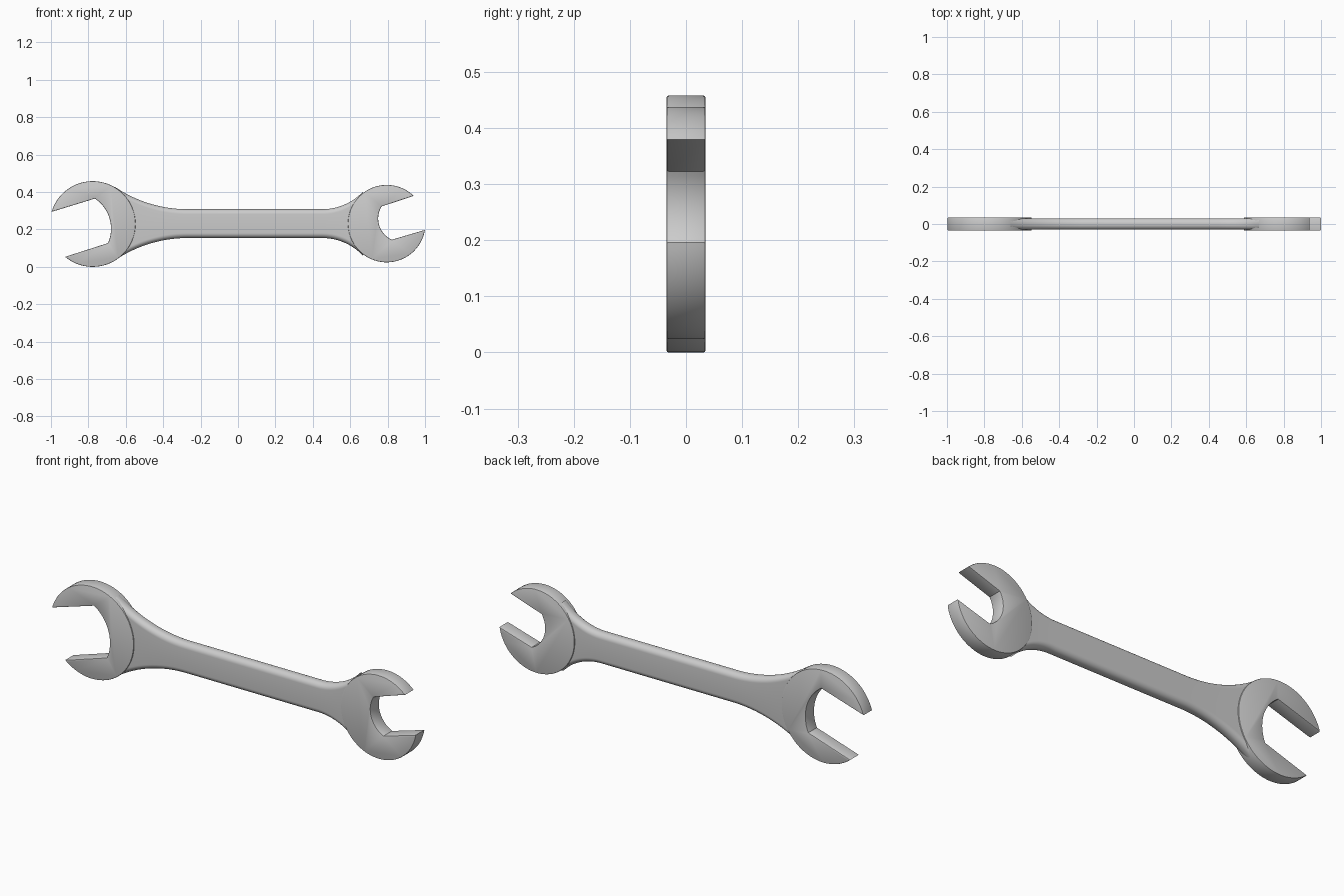
import bpy, bmesh, math
from mathutils import Vector

if "Cube" in bpy.data.objects:
    bpy.data.objects.remove(bpy.data.objects["Cube"])


def finish(bm, name):
    bmesh.ops.recalc_face_normals(bm, faces=bm.faces)
    mesh = bpy.data.meshes.new(name)
    bm.to_mesh(mesh)
    bm.free()
    obj = bpy.data.objects.new(name, mesh)
    bpy.context.collection.objects.link(obj)
    bpy.ops.object.select_all(action='DESELECT')
    obj.select_set(True)
    bpy.context.view_layer.objects.active = obj
    bpy.ops.object.shade_smooth_by_angle(angle=math.radians(35))
    return obj


def jaw_head(name, centre, r, a0, a1, p, q, bulge, half=0.035, n=80, m=20):
    """Disc with an open slot: outer arc a0..a1, then a bulged slot floor p..q."""
    c, p, q = Vector(centre), Vector(p), Vector(q)
    pts = []
    for i in range(n + 1):
        a = math.radians(a0 + (a1 - a0) * i / n)
        pts.append(c + r * Vector((math.cos(a), math.sin(a))))
    # slot floor
    d = (q - p).normalized()
    nrm = Vector((-d.y, d.x))
    h = (q - p).length / 2
    R = (h * h + bulge * bulge) / (2 * bulge)
    o = (p + q) / 2 + nrm * (bulge - R)
    t1 = math.asin(h / R)
    for i in range(m + 1):
        t = -t1 + 2 * t1 * i / m
        pts.append(o + R * (math.cos(t) * nrm + math.sin(t) * d))
    # extrude through the thickness
    bm = bmesh.new()
    front = [bm.verts.new((v.x, -half, v.y)) for v in pts]
    back = [bm.verts.new((v.x, half, v.y)) for v in pts]
    caps = [bm.faces.new(front), bm.faces.new(back[::-1])]
    for i in range(len(pts)):
        j = (i + 1) % len(pts)
        bm.faces.new((front[i], back[i], back[j], front[j]))
    bmesh.ops.recalc_face_normals(bm, faces=bm.faces)
    rim = [e for f in caps for e in f.edges]
    bmesh.ops.bevel(bm, geom=rim, offset=0.004, segments=2, profile=0.5,
                    affect='EDGES', clamp_overlap=True)
    return finish(bm, name)


# Large and small open ends
jaw_head("large_jaw", (-0.777, 0.229), 0.229, -130, 163.5,
         (-0.765, 0.365), (-0.695, 0.127), 0.045)
jaw_head("small_jaw", (0.795, 0.231), 0.207, 45.8, 350.6,
         (0.822, 0.145), (0.768, 0.323), 0.042)

# Handle: rounded bar lofted along x, flaring by circular arcs into both heads
X0, X1, XL, XR = -0.66, 0.668, -0.27, 0.45
MID_Z, HALF_Z, HALF_Y, ROUND = 0.231, 0.077, 0.030, 0.027


def half_height(x):
    if x < XL:
        R = 0.69
        return HALF_Z + R - math.sqrt(R * R - (XL - x) ** 2)
    if x > XR:
        R = 0.30
        return HALF_Z + R - math.sqrt(R * R - (x - XR) ** 2)
    return HALF_Z


bm = bmesh.new()
stations = [X0 + (XL - X0) * i / 20 for i in range(21)]
stations += [XR + (X1 - XR) * i / 20 for i in range(21)]
rings = []
for x in stations:
    ring = []
    for sy, sz, start in ((1, 1, 0), (-1, 1, 90), (-1, -1, 180), (1, -1, 270)):
        for k in range(9):
            a = math.radians(start + 90 * k / 8)
            y = sy * (HALF_Y - ROUND) + ROUND * math.cos(a)
            z = sz * (half_height(x) - ROUND) + ROUND * math.sin(a)
            ring.append(bm.verts.new((x, y, MID_Z + z)))
    rings.append(ring)
for a, b in zip(rings, rings[1:]):
    for i in range(len(a)):
        j = (i + 1) % len(a)
        bm.faces.new((a[i], a[j], b[j], b[i]))
bm.faces.new(rings[0][::-1])
bm.faces.new(rings[-1])
finish(bm, "handle")
